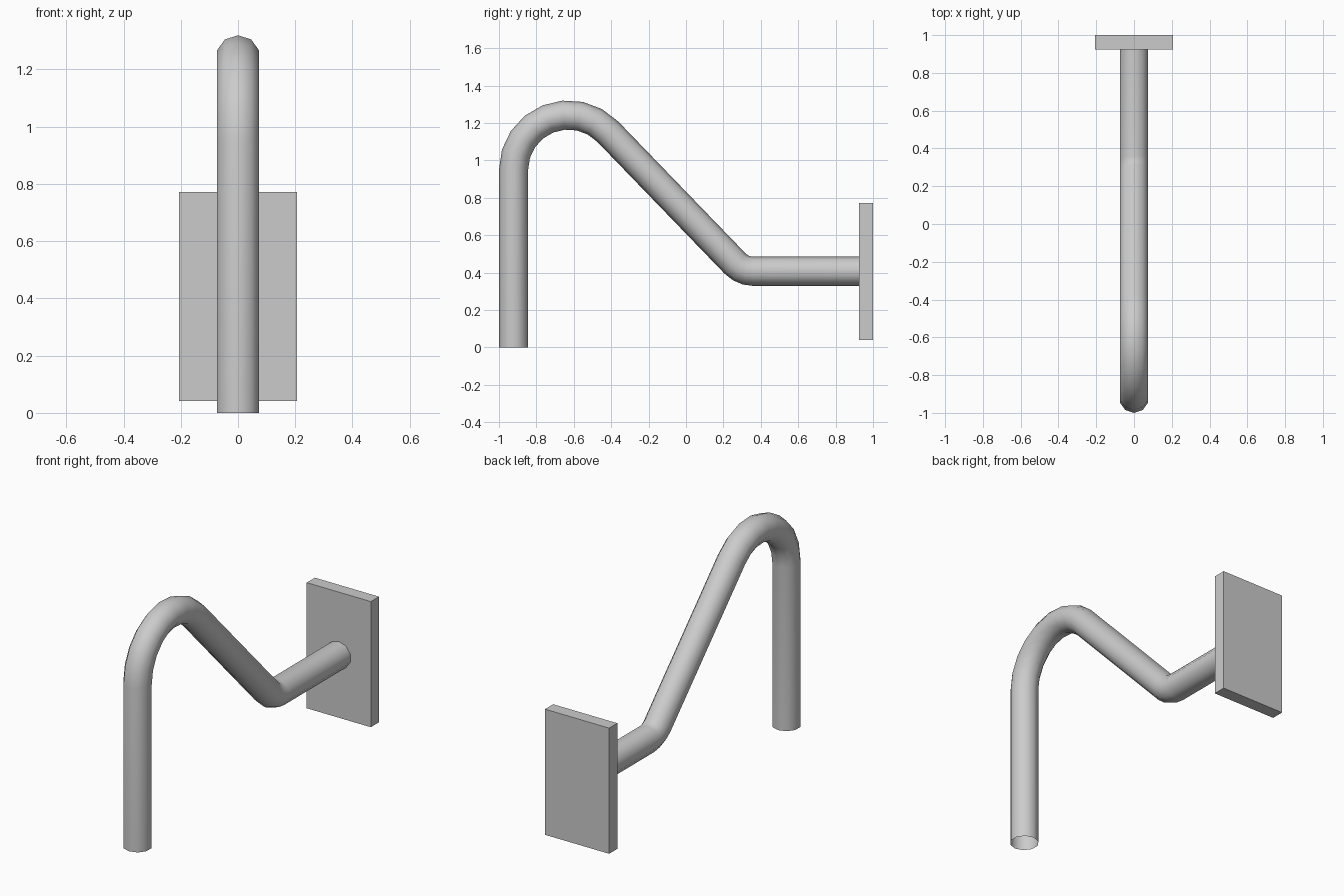
import bpy, bmesh
from math import sin, cos, tan, pi, radians

if "Cube" in bpy.data.objects:
    bpy.data.objects.remove(bpy.data.objects["Cube"])

SIDES, R = 10, 0.078
SLOPE = radians(46)


def make_object(name, bm):
    bmesh.ops.recalc_face_normals(bm, faces=bm.faces[:])
    mesh = bpy.data.meshes.new(name)
    bm.to_mesh(mesh)
    bm.free()
    ob = bpy.data.objects.new(name, mesh)
    bpy.context.collection.objects.link(ob)
    return ob


# Centre line in the yz plane: (y, z, heading angle)
path = [(-0.922, 0.0, pi / 2)]

# Large bend over the top
bend, cy, cz = 0.293, -0.629, 0.95
for i in range(9):
    h = pi / 2 - (pi / 2 + SLOPE) * i / 8
    path.append((cy - bend * sin(h), cz + bend * cos(h), h))

# Small bend from the slope into the horizontal run
low, fillet = 0.407, 0.135
corner = path[-1][0] + (path[-1][1] - low) / tan(SLOPE)
cy, cz = corner + fillet * tan(SLOPE / 2), low + fillet
for i in range(4):
    h = -SLOPE * (1 - i / 3)
    path.append((cy + fillet * sin(h), cz - fillet * cos(h), h))
path.append((0.93, low, 0.0))

# Open-ended bent tube
bm = bmesh.new()
rings = []
for y, z, h in path:
    ring = []
    for k in range(SIDES):
        a = 2 * pi * k / SIDES
        n = R * cos(a)
        ring.append(bm.verts.new((R * sin(a), y - n * sin(h), z + n * cos(h))))
    rings.append(ring)
for a, b in zip(rings, rings[1:]):
    for k in range(SIDES):
        j = (k + 1) % SIDES
        bm.faces.new((a[k], a[j], b[j], b[k]))
tube = make_object("bent_tube", bm)
bpy.context.view_layer.objects.active = tube
tube.select_set(True)
bpy.ops.object.shade_smooth_by_angle(angle=radians(50))

# Wall mounting plate
bm = bmesh.new()
bmesh.ops.create_cube(bm, size=1)
bmesh.ops.scale(bm, vec=(0.412, 0.075, 0.73), verts=bm.verts[:])
bmesh.ops.translate(bm, vec=(0, 0.9625, 0.406), verts=bm.verts[:])
make_object("mounting_plate", bm)
